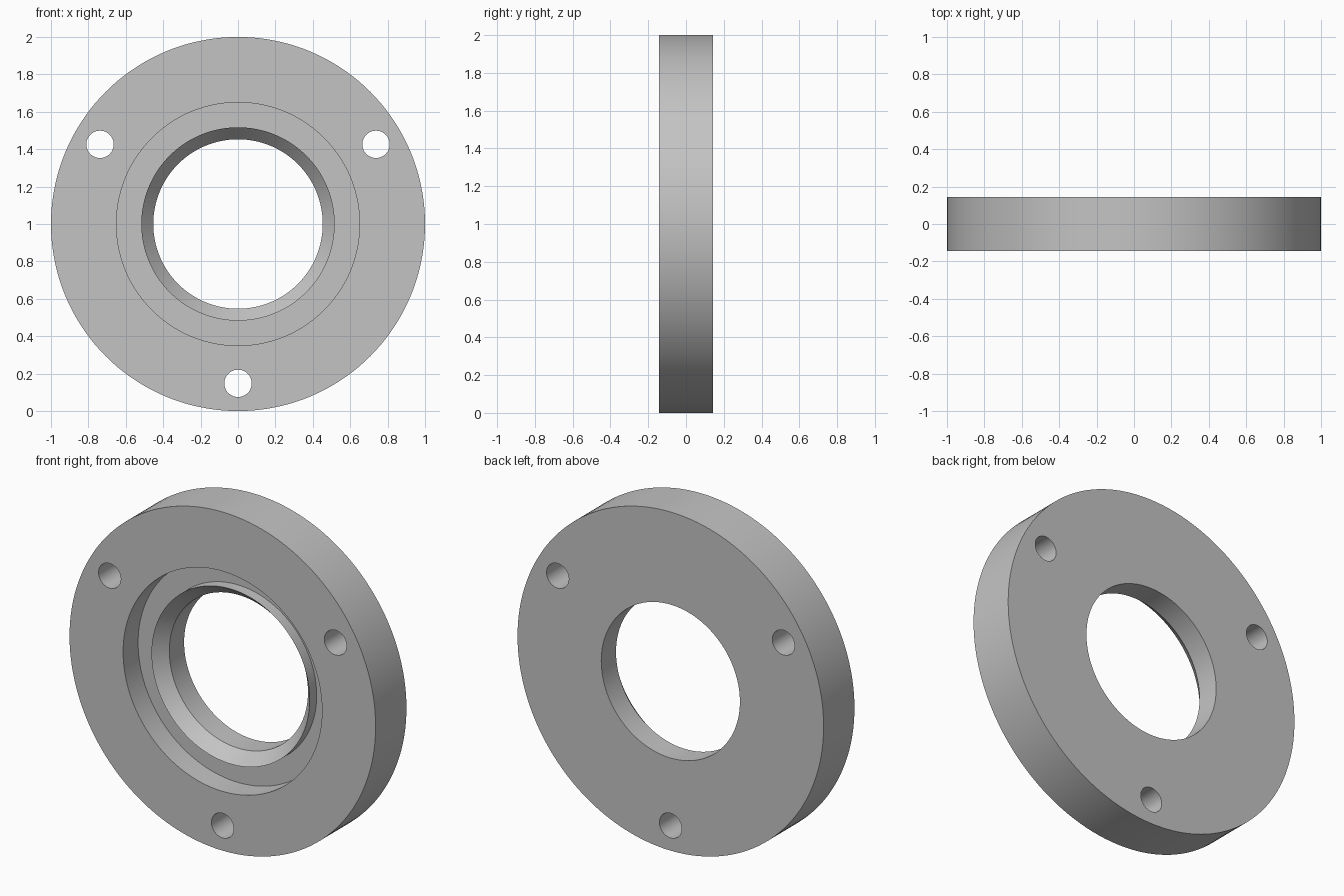
import bpy
import bmesh
from math import cos, sin, pi, radians

HALF = 0.144        # half of the plate thickness
SEGMENTS = 144

cube = bpy.data.objects.get("Cube")
if cube:
    bpy.data.objects.remove(cube, do_unlink=True)

grey = bpy.data.materials.new("plain_grey")
grey.use_nodes = True
colour = (0.55, 0.55, 0.55, 1)
grey.diffuse_color = colour
grey.node_tree.nodes["Principled BSDF"].inputs["Base Color"].default_value = colour


def lathe(name, profile, segments):
    """Revolve a closed (radius, y) profile about the y axis."""
    bm = bmesh.new()
    rings = []
    for i in range(segments):
        a = 2 * pi * i / segments
        rings.append([bm.verts.new((r * cos(a), y, r * sin(a))) for r, y in profile])
    n = len(profile)
    for i in range(segments):
        here, there = rings[i], rings[(i + 1) % segments]
        for j in range(n):
            k = (j + 1) % n
            bm.faces.new((here[j], here[k], there[k], there[j]))
    bmesh.ops.recalc_face_normals(bm, faces=bm.faces)
    mesh = bpy.data.meshes.new(name)
    bm.to_mesh(mesh)
    bm.free()
    obj = bpy.data.objects.new(name, mesh)
    bpy.context.collection.objects.link(obj)
    obj.data.materials.append(grey)
    return obj


# Flange ring: front recess, thin raised rim with a tapered mouth, straight bore
front, back = -HALF, HALF
recess, rim_tip, bore_start = front + 0.14, front + 0.075, front + 0.15
flange = lathe("flange_ring", [
    (1.0, front), (0.65, front), (0.65, recess), (0.517, recess),
    (0.517, rim_tip), (0.453, bore_start), (0.453, back), (1.0, back),
], SEGMENTS)
flange.location.z = 1

# Three bolt holes, evenly spaced with one at the bottom
for angle in (30, 150, 270):
    a = radians(angle)
    bpy.ops.mesh.primitive_cylinder_add(
        vertices=48, radius=0.073, depth=1,
        location=(0.852 * cos(a), 0, 1 + 0.852 * sin(a)), rotation=(pi / 2, 0, 0))
    cutter = bpy.context.object
    cutter.name = "bolt_hole_cutter"
    cutter.hide_render = True
    cutter.data.materials.append(grey)
    cut = flange.modifiers.new("bolt_hole", "BOOLEAN")
    cut.operation = "DIFFERENCE"
    cut.solver = "EXACT"
    cut.object = cutter
    bpy.ops.object.select_all(action="DESELECT")
    flange.select_set(True)
    bpy.context.view_layer.objects.active = flange
    bpy.ops.object.modifier_apply(modifier=cut.name)
    bpy.data.objects.remove(cutter, do_unlink=True)

# Smooth round walls with crisp edges
bpy.ops.object.shade_smooth_by_angle(angle=radians(25))
